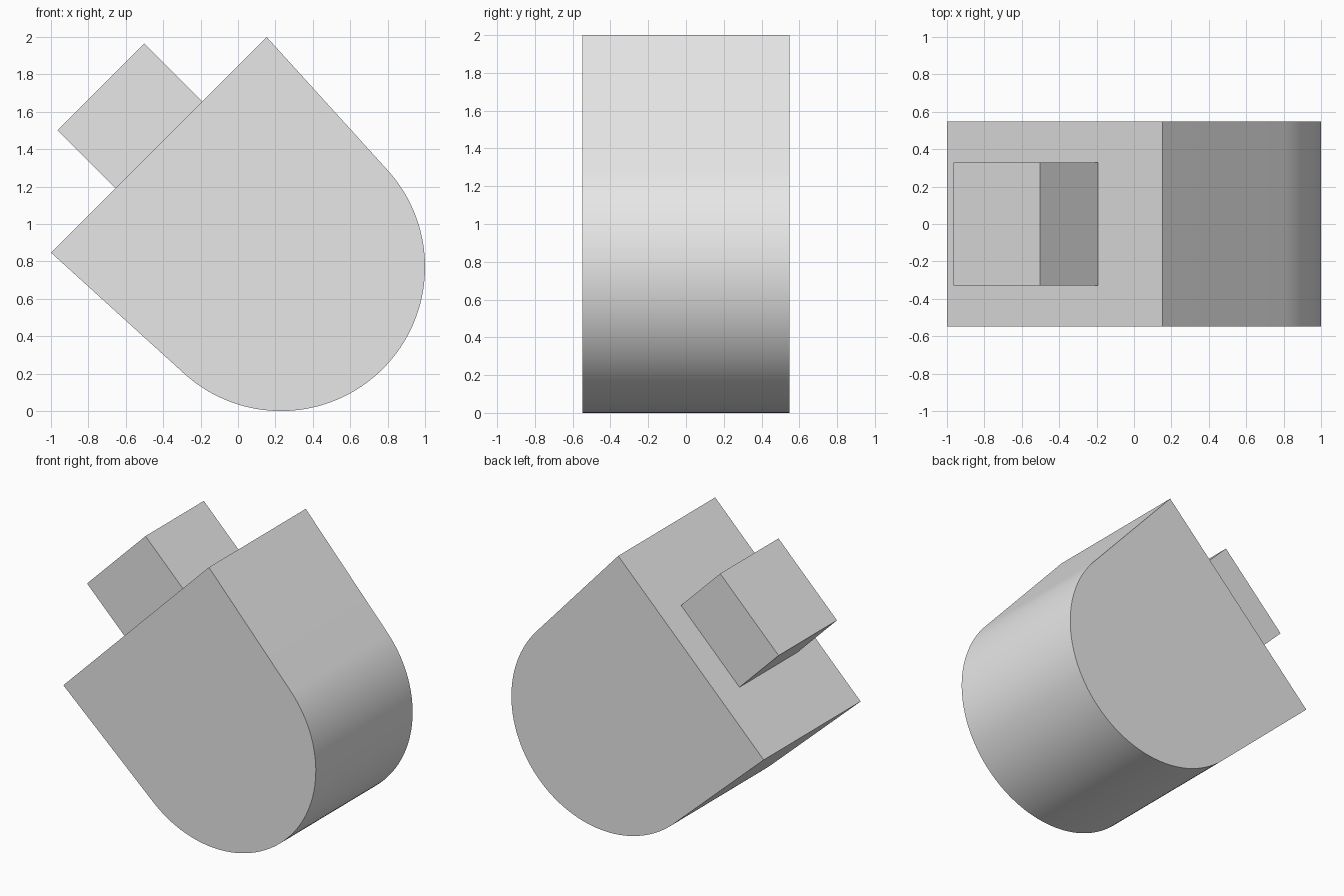
import bpy, bmesh
from math import sin, cos, radians

cube = bpy.data.objects.get("Cube")
if cube:
    bpy.data.objects.remove(cube, do_unlink=True)

grey = bpy.data.materials.new("light_grey")
grey.use_nodes = True
colour = (0.8, 0.8, 0.8, 1)
grey.diffuse_color = colour
grey.node_tree.nodes["Principled BSDF"].inputs["Base Color"].default_value = colour


def prism(name, profile, half_depth):
    """Extrude an x-z profile symmetrically along y."""
    bm = bmesh.new()
    face = bm.faces.new([bm.verts.new((x, -half_depth, z)) for x, z in profile])
    out = bmesh.ops.extrude_face_region(bm, geom=[face], use_keep_orig=True)
    moved = [v for v in out["geom"] if isinstance(v, bmesh.types.BMVert)]
    bmesh.ops.translate(bm, verts=moved, vec=(0, 2 * half_depth, 0))
    bmesh.ops.recalc_face_normals(bm, faces=bm.faces)
    mesh = bpy.data.meshes.new(name)
    bm.to_mesh(mesh)
    bm.free()
    mesh.materials.append(grey)
    obj = bpy.data.objects.new(name, mesh)
    bpy.context.collection.objects.link(obj)
    bpy.ops.object.select_all(action="DESELECT")
    obj.select_set(True)
    bpy.context.view_layer.objects.active = obj
    bpy.ops.object.shade_smooth_by_angle(angle=radians(30))
    return obj


# Body: slanted flat top, tapering sides tangent to a round end
radius, steps = 0.77, 64
start, end = radians(42), radians(-132)
angles = [start + (end - start) * i / steps for i in range(steps + 1)]
arc = [(0.23 + radius * cos(a), 0.77 + radius * sin(a)) for a in angles]
prism("rounded_body", [(-1, 0.847), (0.153, 2)] + arc, 0.548)

# Block standing on the slanted top
prism("top_block", [(-0.965, 1.502), (-0.502, 1.965), (-0.192, 1.655), (-0.655, 1.192)], 0.33)
